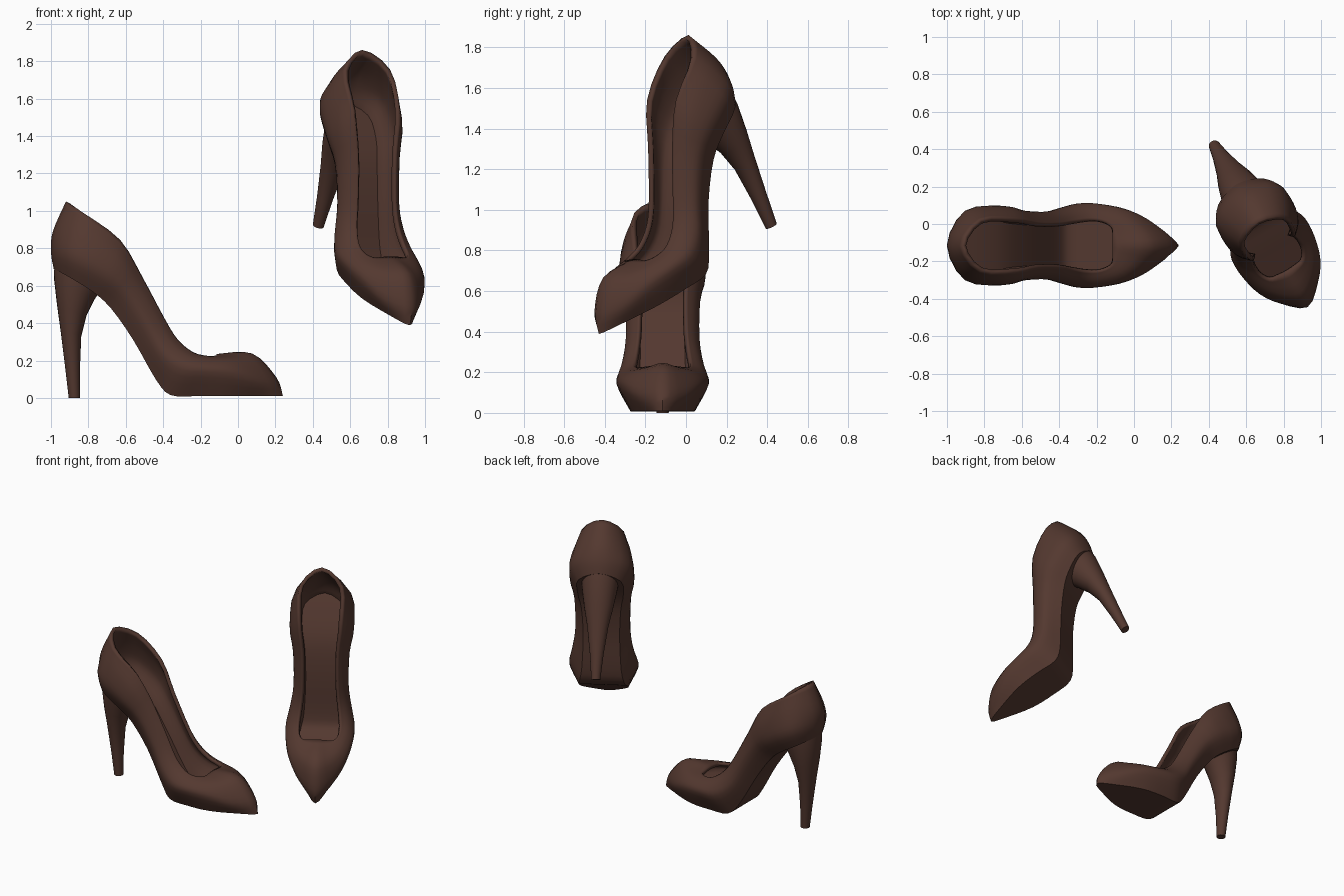
import bpy, bmesh, math
from mathutils import Vector, Matrix

if "Cube" in bpy.data.objects:
    bpy.data.objects.remove(bpy.data.objects["Cube"])

brown = bpy.data.materials.new("dark brown leather")
brown.diffuse_color = (0.088, 0.040, 0.029, 1)
brown.use_nodes = True
brown.node_tree.nodes["Principled BSDF"].inputs["Base Color"].default_value = brown.diffuse_color

# Contour loops of the upper, toe to heel along one side: (x, half width, z)
SOLE = [(.24, 0, .01), (.13, .07, .01), (-.05, .145, .01), (-.22, .16, .01), (-.36, .15, .015),
        (-.44, .13, .10), (-.56, .12, .31), (-.68, .13, .48), (-.78, .15, .57), (-.91, .14, .65), (-.985, 0, .69)]
WIDE = [(.205, 0, .11), (.11, .115, .10), (-.03, .19, .13), (-.18, .222, .14), (-.30, .225, .15),
        (-.40, .20, .22), (-.48, .18, .36), (-.60, .185, .55), (-.72, .21, .66), (-.905, .185, .76), (-1, 0, .78)]
WALL = [(.075, 0, .238), (.035, .085, .212), (-.06, .155, .20), (-.18, .19, .20), (-.27, .195, .22),
        (-.35, .18, .28), (-.42, .16, .39), (-.54, .165, .60), (-.66, .195, .76), (-.87, .17, .88), (-.99, 0, .89)]
RIM = [(-.115, 0, .235), (-.115, .05, .232), (-.12, .10, .226), (-.17, .132, .226), (-.24, .138, .245),
       (-.32, .128, .31), (-.39, .118, .42), (-.51, .118, .645), (-.63, .142, .845), (-.82, .14, .985), (-.92, 0, 1.05)]


def spline(p, t):
    """Catmull-Rom point between p[1] and p[2]."""
    a, b, c, d = p
    return 0.5 * (2 * b + (c - a) * t + (2 * a - 5 * b + 4 * c - d) * t * t + (3 * b - a - 3 * c + d) * t ** 3)


def refine(pts, steps, closed):
    n, out = len(pts), []
    for i in range(n if closed else n - 1):
        ids = [(k % n) if closed else min(max(k, 0), n - 1) for k in range(i - 1, i + 3)]
        out += [spline([pts[k] for k in ids], s / steps) for s in range(steps)]
    return out if closed else out + [pts[-1]]


def make_object(name, bm, angle):
    bmesh.ops.recalc_face_normals(bm, faces=bm.faces)
    me = bpy.data.meshes.new(name)
    bm.to_mesh(me)
    bm.free()
    me.materials.append(brown)
    ob = bpy.data.objects.new(name, me)
    bpy.context.collection.objects.link(ob)
    bpy.ops.object.select_all(action='DESELECT')
    ob.select_set(True)
    bpy.context.view_layer.objects.active = ob
    bpy.ops.object.shade_smooth_by_angle(angle=math.radians(angle))
    return ob


def bridge(bm, rows):
    n = len(rows[0])
    for a, b in zip(rows, rows[1:]):
        for i in range(n):
            j = (i + 1) % n
            bm.faces.new((a[i], a[j], b[j], b[i]))


def make_upper(name):
    loops = []
    for half in (SOLE, WIDE, WALL, RIM):
        side = [Vector(p) for p in half]
        ring = side + [Vector((p.x, -p.y, p.z)) for p in side[-2:0:-1]]
        loops.append(refine(ring, 3, True))
    columns = [refine(list(c), 4, False) for c in zip(*loops)]
    bm = bmesh.new()
    rows = [[bm.verts.new(p) for p in row] for row in zip(*columns)]
    bridge(bm, rows)
    # sole strip joining both sides
    s, n = rows[0], len(rows[0])
    for i in range(n // 2):
        quad = [s[i], s[i + 1], s[n - i - 1], s[(n - i) % n]]
        bm.faces.new(list(dict.fromkeys(quad)))
    ob = make_object(name, bm, 48)
    # leather thickness, grown inwards
    mod = ob.modifiers.new("thickness", 'SOLIDIFY')
    mod.thickness, mod.offset = 0.025, -1
    return ob


# Heel rings: back x, back z, front x, front z, half width
HEEL = [(-.982, .70, -.745, .56, .12), (-.984, .64, -.765, .53, .115), (-.968, .50, -.81, .44, .095),
        (-.95, .37, -.838, .33, .07), (-.925, .17, -.845, .16, .045), (-.905, 0, -.845, 0, .03)]


def make_heel(name):
    bm, rows, n = bmesh.new(), [], 24
    for xb, zb, xf, zf, w in HEEL:
        row = []
        for k in range(n):
            a = 2 * math.pi * k / n
            t = 0.5 + 0.5 * math.cos(a)
            row.append(bm.verts.new((xb + (xf - xb) * t, w * math.sin(a), zb + (zf - zb) * t)))
        rows.append(row)
    bridge(bm, rows)
    bm.faces.new(rows[0])
    bm.faces.new(rows[-1])
    return make_object(name, bm, 40)


# Standing shoe, and the same shoe raised with its toe tipped down
standing = Matrix.Translation((0, -.115, 0))
tipped = (Matrix.Translation((.812, -.243, .496)) @ Matrix.Rotation(math.radians(-60), 4, 'Z')
          @ Matrix.Rotation(math.radians(29), 4, 'Y'))
for label, place in (("standing", standing), ("tipped", tipped)):
    make_upper(label + "_shoe_upper").matrix_world = place
    make_heel(label + "_shoe_heel").matrix_world = place
